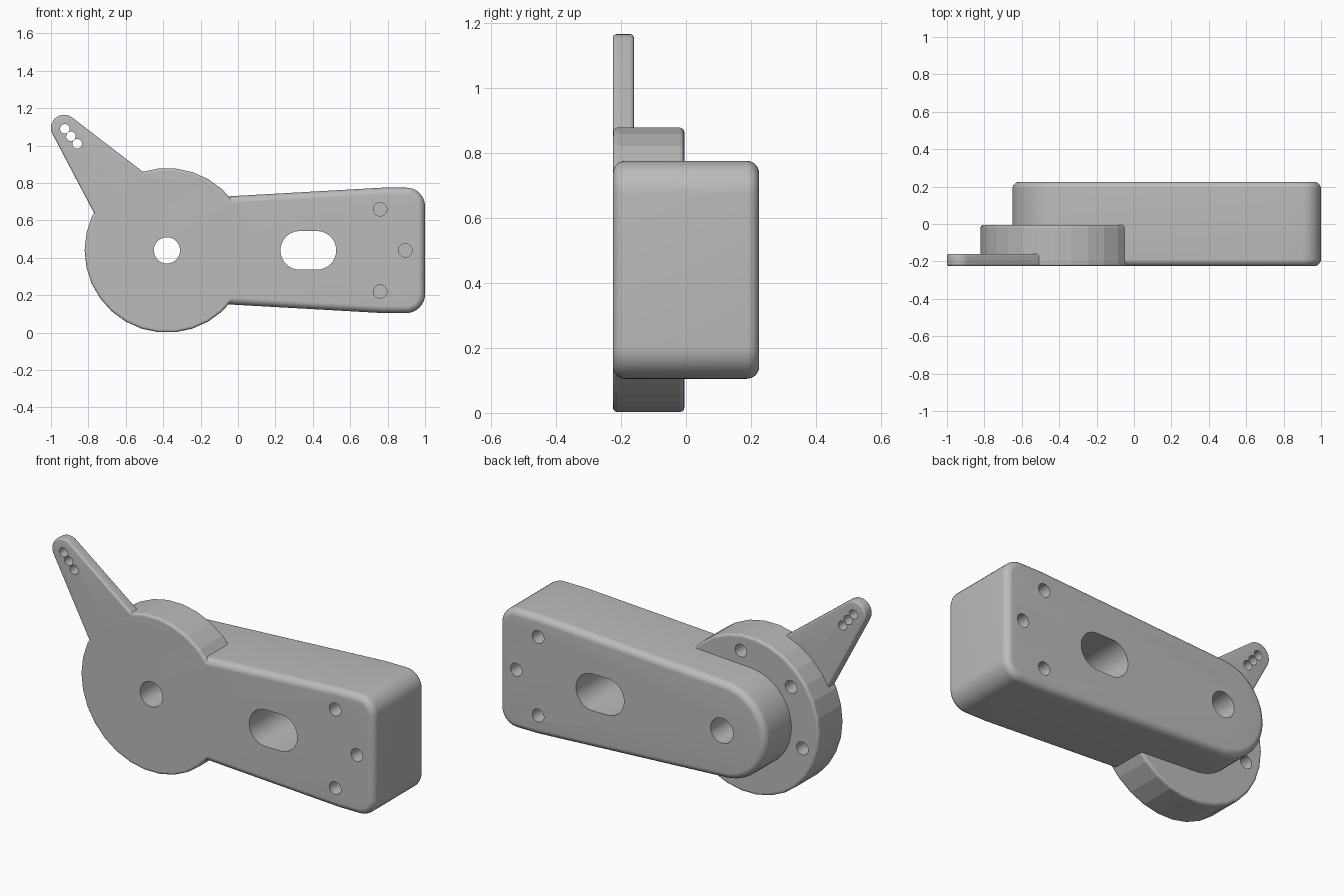
import bpy, bmesh
from math import sin, cos, radians
from mathutils import Vector

if "Cube" in bpy.data.objects:
    bpy.data.objects.remove(bpy.data.objects["Cube"], do_unlink=True)

grey = bpy.data.materials.new("plain grey")
grey.use_nodes = True
tone = (0.5, 0.5, 0.5, 1)
grey.diffuse_color = tone
grey.node_tree.nodes["Principled BSDF"].inputs["Base Color"].default_value = tone

FRONT, BACK = -0.225, 0.225
HUB_BACK, ARM_BACK = -0.005, -0.16
PIVOT = (-0.38, 0.44)


def arc(center, r, start, end, steps):
    """Points along an arc in the x-z plane, angles in degrees."""
    angles = [radians(start + (end - start) * i / steps) for i in range(steps + 1)]
    return [(center[0] + r * cos(a), center[1] + r * sin(a)) for a in angles]


def circle(center, r, sides=48):
    return arc(center, r, 0, 360, sides)[:-1]


def plate(name, outline, y0, y1, rim=0, segments=10):
    """Extrude an x-z outline along y and round both rims."""
    bm = bmesh.new()
    face = bm.faces.new([bm.verts.new((x, y0, z)) for x, z in outline])
    grown = bmesh.ops.extrude_face_region(bm, geom=[face])["geom"]
    moved = [v for v in grown if isinstance(v, bmesh.types.BMVert)]
    bmesh.ops.translate(bm, verts=moved, vec=Vector((0, y1 - y0, 0)))
    bmesh.ops.recalc_face_normals(bm, faces=bm.faces[:])
    if rim:
        edges = [e for e in bm.edges if abs(e.verts[0].co.y - e.verts[1].co.y) < 1e-5]
        bmesh.ops.bevel(bm, geom=edges, offset=rim, segments=segments,
                        profile=0.5, affect='EDGES')
    mesh = bpy.data.meshes.new(name)
    bm.to_mesh(mesh)
    bm.free()
    mesh.materials.append(grey)
    obj = bpy.data.objects.new(name, mesh)
    bpy.context.collection.objects.link(obj)
    return obj


# Tapered body with a round pivot end and rounded far corners
outline = (arc(PIVOT, 0.27, 93.3, 266.7, 28)
           + [(0.77, 0.105)]
           + arc((0.9, 0.205), 0.1, -90, 0, 10)
           + arc((0.9, 0.675), 0.1, 0, 90, 10)
           + [(0.77, 0.775)])
housing = plate("housing", outline, FRONT, BACK, 0.038)

# Faceted hub disc and thin lever arm
hub = plate("hub_disc", circle(PIVOT, 0.44, 30), FRONT, HUB_BACK, 0.014, 3)
tip = (-0.93, 1.095)
lever = plate("lever_arm", arc(tip, 0.07, 52.6, 207.6, 16)
              + [(-0.72, 0.545), (-0.43, 0.80)], FRONT, ARM_BACK, 0.012, 4)

# Through cutters: pivot bore, slot and lever holes
cutters = [plate("bore_cutter", circle(PIVOT, 0.07), -0.5, 0.5)]
slot = arc((0.33, 0.44), 0.103, 90, 270, 24) + arc((0.422, 0.44), 0.103, -90, 90, 24)
cutters.append(plate("slot_cutter", slot, -0.5, 0.5))
for i in (-1, 0, 1):
    spot = (-0.893 + 0.033 * i, 1.05 - 0.04 * i)
    cutters.append(plate("lever_hole_cutter", circle(spot, 0.0255, 36), -0.5, 0))

# Blind screw holes on both faces of the body and the back of the hub
for spot in [(0.76, 0.66), (0.895, 0.44), (0.76, 0.22)]:
    cutters.append(plate("front_screw_cutter", circle(spot, 0.036), -0.5, FRONT + 0.12))
    cutters.append(plate("back_screw_cutter", circle(spot, 0.036), BACK - 0.12, 0.5))
for angle in (83, 139.5, 196):
    spot = arc(PIVOT, 0.352, angle, angle, 1)[0]
    cutters.append(plate("hub_screw_cutter", circle(spot, 0.036), HUB_BACK - 0.12, 0.01))

# Merge the parts, then drill
helpers = [(hub, 'UNION'), (lever, 'UNION')] + [(c, 'DIFFERENCE') for c in cutters]
for obj, operation in helpers:
    obj.hide_render = True
    mod = housing.modifiers.new(obj.name, 'BOOLEAN')
    mod.object, mod.operation, mod.solver = obj, operation, 'EXACT'
bpy.context.view_layer.update()
merged = bpy.data.meshes.new_from_object(
    housing.evaluated_get(bpy.context.evaluated_depsgraph_get()))
housing.modifiers.clear()
housing.data = merged
merged.materials.clear()
merged.materials.append(grey)
for poly in merged.polygons:
    poly.material_index = 0
for obj, operation in helpers:
    bpy.data.objects.remove(obj, do_unlink=True)

# Smooth the rounded edges, keeping the hub facets crisp
bpy.ops.object.select_all(action='DESELECT')
housing.select_set(True)
bpy.context.view_layer.objects.active = housing
bpy.ops.object.shade_smooth_by_angle(angle=radians(11.5))
